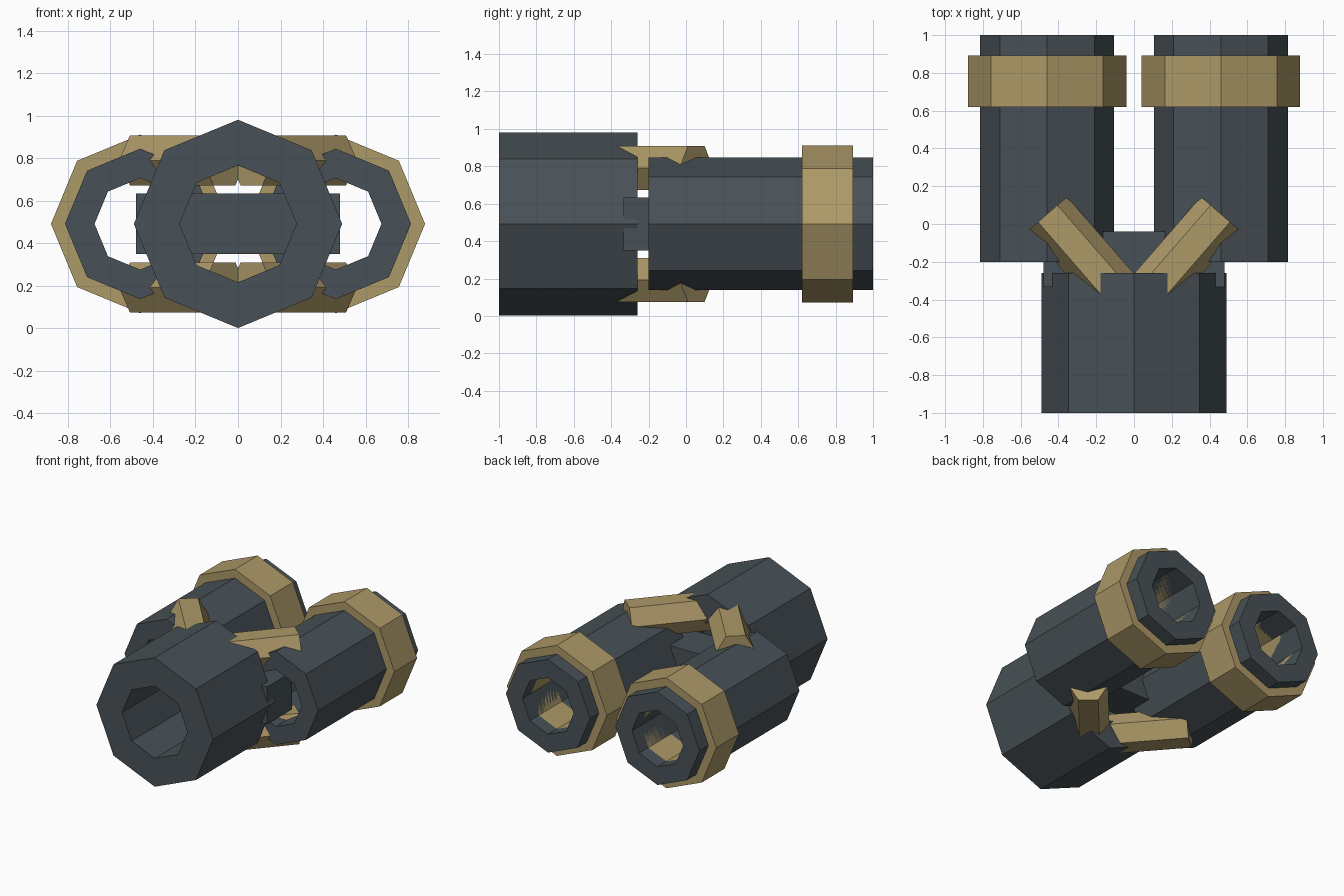
import bpy, bmesh, math
from mathutils import Matrix

if "Cube" in bpy.data.objects:
    bpy.data.objects.remove(bpy.data.objects["Cube"])


def material(name, color):
    m = bpy.data.materials.new(name)
    m.diffuse_color = (*color, 1)
    m.use_nodes = True
    m.node_tree.nodes["Principled BSDF"].inputs["Base Color"].default_value = m.diffuse_color
    return m


SLATE = material("slate", (0.065, 0.083, 0.095))
BRASS = material("brass", (0.42, 0.32, 0.14))
MID_Z = 0.492


def finish(name, bm, mat):
    bmesh.ops.recalc_face_normals(bm, faces=bm.faces)
    me = bpy.data.meshes.new(name)
    bm.to_mesh(me)
    bm.free()
    me.materials.append(mat)
    ob = bpy.data.objects.new(name, me)
    bpy.context.collection.objects.link(ob)
    return ob


def tube(name, x, y0, y1, outer, inner, mat, sides=8):
    """Hollow octagonal tube along y with a corner pointing up."""
    bm = bmesh.new()
    rings = []
    for r, y in ((outer, y0), (outer, y1), (inner, y1), (inner, y0)):
        rings.append([bm.verts.new((x + r * math.cos(math.tau * i / sides), y,
                                    MID_Z + r * math.sin(math.tau * i / sides)))
                      for i in range(sides)])
    for k in range(4):
        a, b = rings[k], rings[(k + 1) % 4]
        for i in range(sides):
            j = (i + 1) % sides
            bm.faces.new((a[i], a[j], b[j], b[i]))
    return finish(name, bm, mat)


def hex_bar(name, side, z, radius=0.136, length=0.6):
    """Solid hexagonal bar running diagonally from a rear pipe to the front one."""
    bm = bmesh.new()
    bmesh.ops.create_cone(bm, cap_ends=True, segments=6, radius1=radius,
                          radius2=radius, depth=length)
    bmesh.ops.rotate(bm, verts=bm.verts, matrix=Matrix.Rotation(math.pi / 2, 3, 'X'))
    # flat faces up and down
    pts = [abs(v.co.z) for v in bm.verts]
    if max(pts) > radius * 0.95:
        bmesh.ops.rotate(bm, verts=bm.verts, matrix=Matrix.Rotation(math.pi / 6, 3, 'Y'))
    ang = math.radians(49)
    dx, dy = side * math.cos(ang), math.sin(ang)
    bmesh.ops.rotate(bm, verts=bm.verts,
                     matrix=Matrix.Rotation(math.atan2(dy, dx) - math.pi / 2, 3, 'Z'))
    cx, cy = side * 0.457 - dx * length / 2, 0.055 - dy * length / 2
    bmesh.ops.translate(bm, verts=bm.verts, vec=(cx, cy, z))
    return finish(name, bm, BRASS)


# front pipe
tube("front_pipe", 0, -1.0, -0.26, 0.49, 0.275, SLATE)

# connecting block
bm = bmesh.new()
bmesh.ops.create_cube(bm, size=1)
bmesh.ops.scale(bm, verts=bm.verts, vec=(0.96, 0.295, 0.285))
bmesh.ops.translate(bm, verts=bm.verts, vec=(0, -0.187, MID_Z))
finish("connecting_block", bm, SLATE)

# twin rear pipes, collars and diagonal bars
for side, label in ((-1, "left"), (1, "right")):
    tube(f"{label}_rear_pipe", side * 0.46, -0.2, 1.0, 0.354, 0.215, SLATE)
    tube(f"{label}_collar", side * 0.46, 0.62, 0.893, 0.42, 0.215, BRASS)
    for sz, level in ((1, "upper"), (-1, "lower")):
        hex_bar(f"{label}_{level}_bar", side, MID_Z + sz * 0.299)
